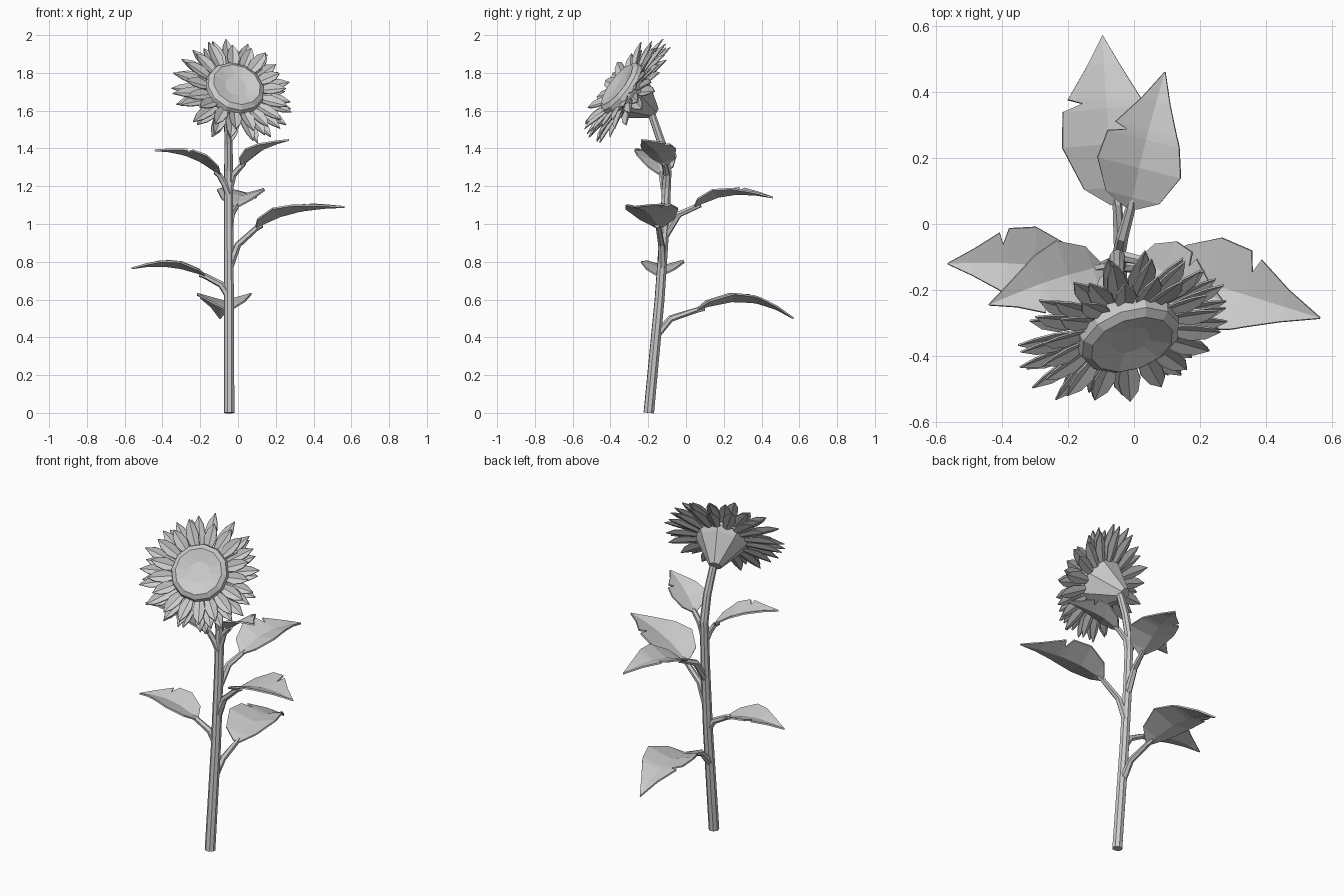
import bpy, bmesh, math, random
from mathutils import Vector, Matrix

cube = bpy.data.objects.get("Cube")
if cube:
    bpy.data.objects.remove(cube)
random.seed(4)

grey = bpy.data.materials.new("plain_grey")
grey.use_nodes = True
COL = (0.6, 0.6, 0.6, 1)
grey.diffuse_color = COL
grey.node_tree.nodes["Principled BSDF"].inputs["Base Color"].default_value = COL


def finish(name, bm, thickness=0, matrix=None):
    bmesh.ops.recalc_face_normals(bm, faces=bm.faces)
    me = bpy.data.meshes.new(name)
    bm.to_mesh(me)
    bm.free()
    me.materials.append(grey)
    ob = bpy.data.objects.new(name, me)
    bpy.context.collection.objects.link(ob)
    if matrix:
        ob.matrix_world = matrix
    if thickness:
        mod = ob.modifiers.new("thickness", "SOLIDIFY")
        mod.thickness = thickness
        mod.offset = 0
    return ob


def bridge(bm, a, b):
    n = len(a)
    for i in range(n):
        bm.faces.new((a[i], a[(i + 1) % n], b[(i + 1) % n], b[i]))


def tube(name, pts, r0, r1, sides):
    """Tapered tube swept along a path."""
    bm = bmesh.new()
    pts = [Vector(p) for p in pts]
    rings = []
    for i, p in enumerate(pts):
        d = pts[min(i + 1, len(pts) - 1)] - pts[max(i - 1, 0)]
        u = d.cross(Vector((0.3, 1, 0))).normalized()
        v = d.cross(u).normalized()
        r = r0 + (r1 - r0) * i / (len(pts) - 1)
        rings.append([bm.verts.new(p + r * (u * math.cos(a) + v * math.sin(a)))
                      for a in (math.tau * k / sides for k in range(sides))])
    for a, b in zip(rings, rings[1:]):
        bridge(bm, a, b)
    bm.faces.new(rings[0])
    bm.faces.new(rings[-1])
    return finish(name, bm)


# Blade outline: position along midrib, plain-side and notched-side half widths
OUTLINE = [(0, .15, .15), (.1, .65, .65), (.35, 1, 1), (.56, .8, .92),
           (.6, .74, .5), (.63, .68, .8), (.82, .33, .36), (1, .01, .01)]


def leaf(name, attach, elbow, base, peak, tip, width, notch=1):
    attach, elbow, base, peak, tip = map(Vector, (attach, elbow, base, peak, tip))
    tube(name + "_stalk", [attach, elbow, base, base.lerp(peak, .15)], .021, .012, 6)
    ctrl = 2 * peak - (base + tip) / 2
    d = tip - base
    side = Vector((-d.y, d.x, 0)).normalized() * notch
    bm = bmesh.new()
    rows = []
    for t, plain, cut in OUTLINE:
        mid = base * (1 - t) ** 2 + ctrl * 2 * t * (1 - t) + tip * t * t
        lift = Vector((0, 0, .28 * width))
        rows.append([bm.verts.new(mid - (side * width - lift) * plain),
                     bm.verts.new(mid),
                     bm.verts.new(mid + (side * width + lift) * cut)])
    for a, b in zip(rows, rows[1:]):
        for i in (0, 1):
            bm.faces.new((a[i], a[i + 1], b[i + 1], b[i]))
    finish(name + "_blade", bm, .009)


# Stem
tube("stem", [(-.047, -.197, 0), (-.048, -.14, .6), (-.05, -.112, 1), (-.05, -.1, 1.28),
              (-.05, -.13, 1.43), (-.055, -.185, 1.59)], .029, .021, 8)

# Leaves
leaf("upper_right_leaf", (-.05, -.11, 1.16), (-.07, -.12, 1.21), (-.1, -.13, 1.26),
     (-.25, -.17, 1.355), (-.44, -.245, 1.39), .11)
leaf("lower_right_leaf", (-.05, -.14, .62), (-.09, -.14, .68), (-.175, -.14, .725),
     (-.36, -.12, .775), (-.565, -.12, .765), .115, -1)
leaf("upper_left_leaf", (-.045, -.105, 1.19), (-.025, -.1, 1.26), (.02, -.11, 1.31),
     (.12, -.16, 1.39), (.27, -.235, 1.445), .1)
leaf("lower_left_leaf", (-.045, -.125, .77), (0, -.13, .89), (.1, -.145, .98),
     (.29, -.2, 1.06), (.564, -.285, 1.09), .145)
leaf("upper_back_leaf", (-.05, -.115, .93), (-.035, -.04, 1.05), (-.01, .05, 1.09),
     (.03, .23, 1.155), (.094, .46, 1.14), .13)
leaf("lower_back_leaf", (-.05, -.15, .42), (-.045, -.08, .5), (-.05, .06, .545),
     (-.08, .32, .59), (-.095, .57, .5), .145)

# Flower head frame: local z is the facing direction
n = Vector((.27, -.77, .58)).normalized()
u = Vector((-n.y, n.x, 0)).normalized()
v = n.cross(u)
HEAD = Matrix.Translation((-.02, -.325, 1.708)) @ Matrix((u, v, n)).transposed().to_4x4()


def lathe(name, profile, sides, matrix):
    bm = bmesh.new()
    rings = [[bm.verts.new((r * math.cos(a), r * math.sin(a), z))
              for a in (math.tau * k / sides for k in range(sides))] for r, z in profile]
    for a, b in zip(rings, rings[1:]):
        bridge(bm, a, b)
    bm.faces.new(rings[0])
    bm.faces.new(rings[-1])
    return finish(name, bm, 0, matrix)


# Seed disc with a bevelled rim and a shallow dished middle
lathe("seed_disc", [(.06, .035), (.13, .052), (.155, .035), (.163, .005), (.15, -.03)], 12, HEAD)
# Green cup behind the flower, narrowing to the stem
lathe("flower_cup", [(.15, -.03), (.135, -.06), (.035, -.205)], 8, HEAD)


def petal_ring(name, count, r0, r1, z0, z1, width, phase):
    """Ring of folded pointed petals."""
    bm = bmesh.new()
    for k in range(count):
        a = math.tau * (k + phase + random.uniform(-.2, .2)) / count
        out = Vector((math.cos(a), math.sin(a), 0))
        side = Vector((-out.y, out.x, 0))
        length = (r1 - r0) * random.uniform(.88, 1.05)
        tip_z = z1 + random.uniform(-.015, .015)
        rows = []
        for t, w in ((0, .5), (.45, 1), (.75, .75), (1, .03)):
            mid = out * (r0 + length * t) + Vector((0, 0, z0 + (tip_z - z0) * t))
            fold = Vector((0, 0, .012 * w))
            rows.append([bm.verts.new(mid - side * w * width / 2 + fold),
                         bm.verts.new(mid),
                         bm.verts.new(mid + side * w * width / 2 + fold)])
        for p, q in zip(rows, rows[1:]):
            for i in (0, 1):
                bm.faces.new((p[i], p[i + 1], q[i + 1], q[i]))
    finish(name, bm, .005, HEAD)


petal_ring("front_petals", 17, .13, .295, 0, .035, .07, 0)
petal_ring("middle_petals", 19, .13, .335, -.02, .0, .068, .5)
petal_ring("back_petals", 17, .13, .325, -.04, -.04, .07, .2)
